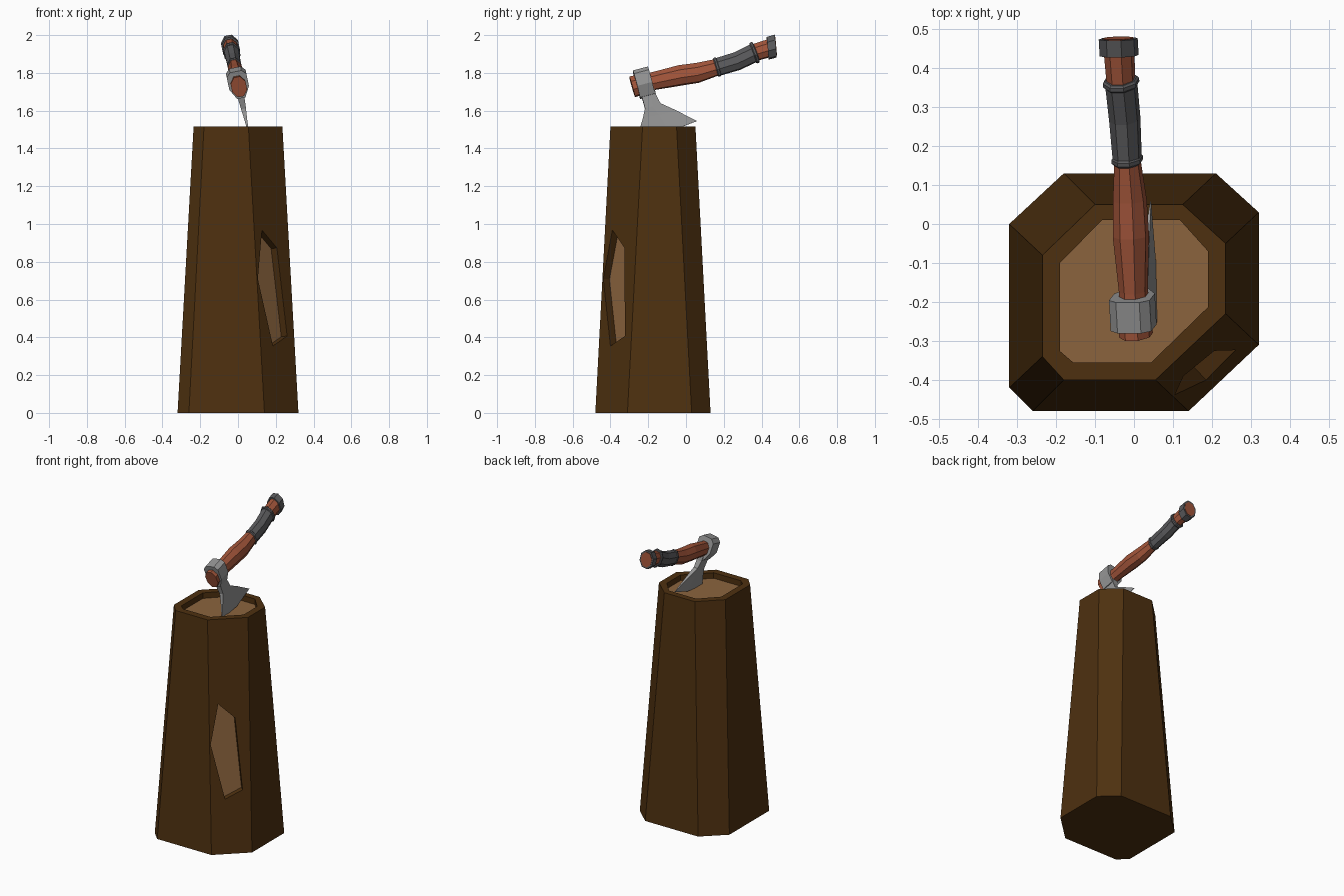
import bpy, bmesh, math
from mathutils import Vector

if "Cube" in bpy.data.objects:
    bpy.data.objects.remove(bpy.data.objects["Cube"])


def material(name, rgb):
    m = bpy.data.materials.new(name)
    m.diffuse_color = (*rgb, 1)
    m.use_nodes = True
    m.node_tree.nodes["Principled BSDF"].inputs["Base Color"].default_value = m.diffuse_color
    return m


BARK = material("bark", (0.076, 0.03, 0.005))
WOOD = material("cut_wood", (0.26, 0.127, 0.048))
HAFT = material("haft_wood", (0.36, 0.09, 0.042))
STEEL = material("steel", (0.30, 0.30, 0.30))
DARK = material("dark_wrap", (0.10, 0.10, 0.105))


def loft(name, rings, mats, end_mat=0, closed=False):
    """Skin equal-length point rings; cap the ends, or join them when closed."""
    bm = bmesh.new()
    loops = [[bm.verts.new(p) for p in r] for r in rings]
    n = len(loops[0])
    pairs = list(zip(loops, loops[1:]))
    if closed:
        pairs.append((loops[-1], loops[0]))
    for a, b in pairs:
        for i in range(n):
            j = (i + 1) % n
            bm.faces.new((a[i], a[j], b[j], b[i]))
    if not closed:
        bm.faces.new(loops[0][::-1])
        bm.faces.new(loops[-1]).material_index = end_mat
    bmesh.ops.recalc_face_normals(bm, faces=bm.faces)
    me = bpy.data.meshes.new(name)
    bm.to_mesh(me)
    bm.free()
    for m in mats:
        me.materials.append(m)
    ob = bpy.data.objects.new(name, me)
    bpy.context.collection.objects.link(ob)
    return ob


# Stump: tapered uneven octagon with a sunken cut face inside a bark rim
base = [(-.18, .13), (.21, .13), (.32, .03), (.32, -.31),
        (.14, -.48), (-.26, -.48), (-.32, -.42), (-.32, 0)]
top = [(-.10, .05), (.125, .05), (.235, -.05), (.235, -.23),
       (.055, -.40), (-.18, -.40), (-.235, -.34), (-.235, -.08)]
inner = [(-.082, .01), (.118, .01), (.19, -.07), (.19, -.213),
         (.044, -.355), (-.156, -.355), (-.19, -.326), (-.19, -.10)]
H, FLOOR = 1.515, 1.478
stump = loft("stump", [[(x, y, z) for x, y in ring] for ring, z in
                       ((base, 0), (top, H), (inner, H), (inner, FLOOR))],
             [BARK, WOOD], end_mat=1)

# Chipped hollow in the front right face
a, b, c = Vector((.14, -.48, 0)), Vector((.32, -.31, 0)), Vector((.055, -.40, H))
normal = (b - a).cross(c - a).normalized()


def on_face(x, z):
    y = a.y - (normal.x * (x - a.x) + normal.z * z) / normal.y
    return Vector((x, y, z))


chip = [on_face(x, z) for x, z in
        ((.127, .968), (.206, .873), (.26, .407), (.185, .354), (.105, .71))]
cutter = loft("chip_cutter", [[p + normal * .05 for p in chip],
                              [p - normal * .045 for p in chip]],
              [BARK, WOOD], end_mat=1)
cutter.hide_render = True
mod = stump.modifiers.new("chip", 'BOOLEAN')
mod.operation = 'DIFFERENCE'
mod.solver = 'EXACT'
mod.object = cutter
bpy.context.view_layer.objects.active = stump
bpy.ops.object.modifier_apply(modifier=mod.name)
bpy.data.objects.remove(cutter)


# Axe: modelled in the side plane, then leaned sideways
def lean(x, y, z):
    return (x + .005 - .21 * (z - 1.725), y, z + .2 * x)


def oval(y, z, rx, rz, tilt):
    t = math.radians(tilt)
    pts = []
    for i in range(8):
        ang = math.radians(22.5 + 45 * i)
        u, v = rx * math.cos(ang) * 1.06, rz * math.sin(ang) * 1.06
        pts.append(lean(u, y - v * math.sin(t), z + v * math.cos(t)))
    return pts


def tube(name, sections, mat, closed=False):
    return loft(name, [oval(*s) for s in sections], [mat], closed=closed)


# Haft with a gentle S curve
tube("haft", [(-.285, 1.726, .04, .055, 16), (-.17, 1.757, .034, .046, 14),
              (-.03, 1.787, .043, .052, 11), (.06, 1.800, .04, .051, 9),
              (.16, 1.829, .031, .043, 17), (.27, 1.862, .033, .043, 21),
              (.365, 1.908, .034, .044, 21), (.477, 1.942, .037, .047, 5)], HAFT)
tube("grip_wrap", [(.16, 1.829, .034, .046, 17), (.27, 1.862, .037, .047, 21),
                   (.365, 1.908, .038, .048, 21)], DARK)

# Grip end rings
for name, y, z, tilt, r in (("lower_ring", .165, 1.831, 17, .037),
                            ("upper_ring", .363, 1.907, 21, .043)):
    c, s = math.cos(math.radians(tilt)), math.sin(math.radians(tilt))
    tube(name, [(y + d * c, z + d * s, r + e, r + .013 + e, tilt)
                for d, e in ((-.01, -.005), (-.005, 0), (.005, 0), (.01, -.005))], DARK)

# Open end sleeve around the haft tip
tube("end_sleeve", [(.432, 1.930, .038, .048, 5), (.432, 1.930, .046, .058, 5),
                    (.475, 1.942, .046, .058, 5), (.475, 1.942, .037, .047, 5)],
     DARK, closed=True)

# Axe head collar: faceted eye band around the haft
half = [(.03, .074), (.052, .052), (.052, -.015), (.022, -.072)]
section = half + [(-x, v) for x, v in reversed(half)]
ct, st = math.cos(math.radians(15)), math.sin(math.radians(15))
loft("head_collar", [[lean(x, -.222 + d * ct - v * st, 1.746 + d * st + v * ct)
                      for x, v in section] for d in (-.041, .041)], [STEEL])

# Blade: rows of heel, middle, toe points thinning down to the edge
rows = [(.019, (-.24, 1.685), (-.20, 1.695), (-.165, 1.71)),
        (.017, (-.232, 1.665), (-.19, 1.675), (-.158, 1.68)),
        (.013, (-.217, 1.61), (-.175, 1.62), (-.135, 1.637)),
        (.008, (-.228, 1.56), (-.14, 1.575), (-.058, 1.603)),
        (.001, (-.255, 1.468), (-.09, 1.488), (.058, 1.545))]
loft("axe_blade", [[lean(h, *p) for p in pts] + [lean(-h, *p) for p in reversed(pts)]
                   for h, *pts in rows], [STEEL])
